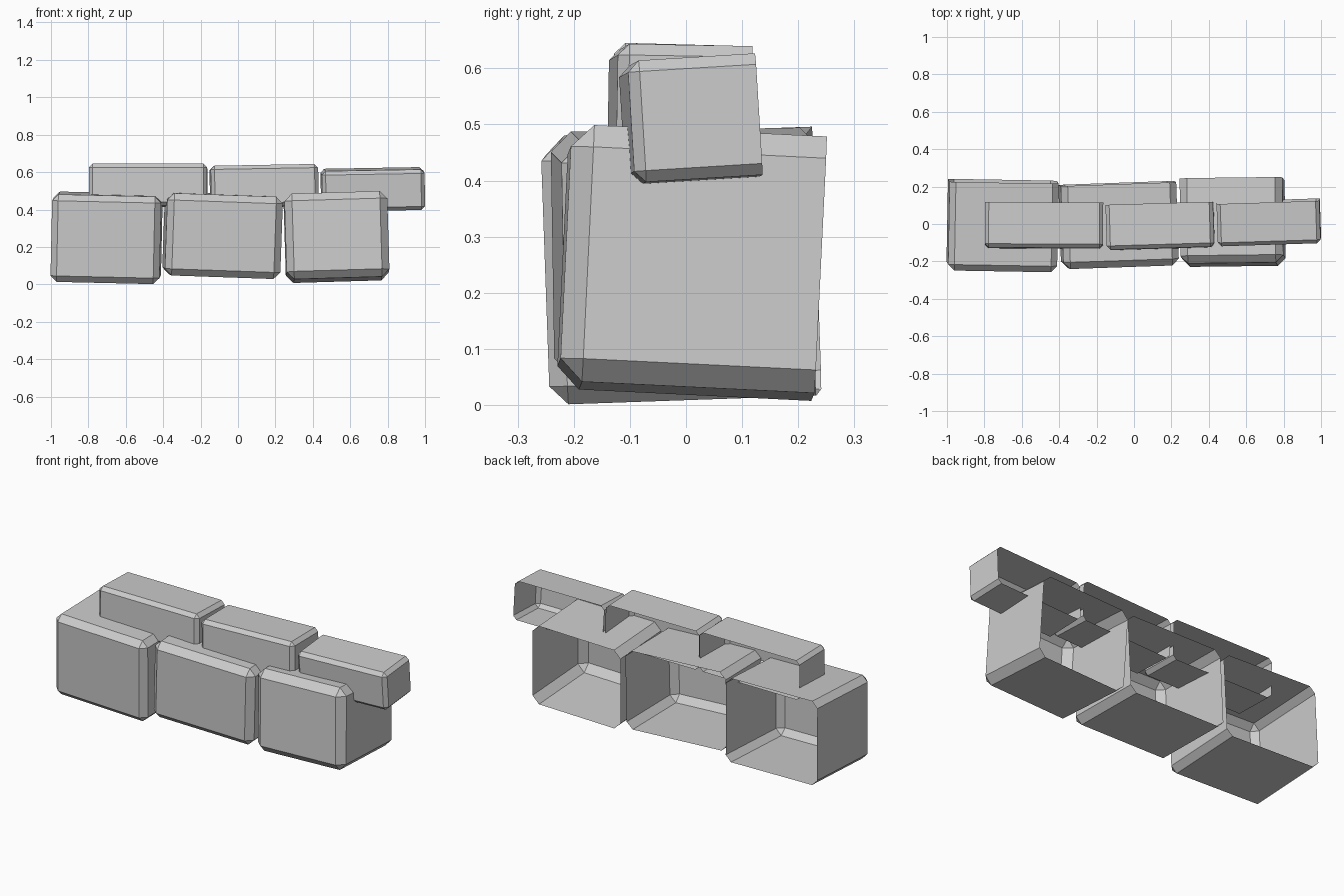
import bpy, bmesh
from math import radians
from mathutils import Euler, Vector

if "Cube" in bpy.data.objects:
    bpy.data.objects.remove(bpy.data.objects["Cube"], do_unlink=True)

# Single stone colour
stone = bpy.data.materials.new("stone_grey")
stone.use_nodes = True
colour = (0.6, 0.6, 0.6, 1)
stone.diffuse_color = colour
stone.node_tree.nodes["Principled BSDF"].inputs["Base Color"].default_value = colour


def block(name, centre, size, tilt, bevel):
    """Chamfered block shell, open at the back, tilted in degrees."""
    bm = bmesh.new()
    bmesh.ops.create_cube(bm, size=1)
    bmesh.ops.scale(bm, vec=Vector(size), verts=bm.verts)
    back = [f for f in bm.faces if f.normal.y > 0.9]
    bmesh.ops.delete(bm, geom=back, context='FACES')
    edges = [e for e in bm.edges if not e.is_boundary]
    bmesh.ops.bevel(bm, geom=edges, offset=bevel, segments=1,
                    affect='EDGES', profile=0.5)
    mesh = bpy.data.meshes.new(name)
    bm.to_mesh(mesh)
    bm.free()
    mesh.materials.append(stone)
    obj = bpy.data.objects.new(name, mesh)
    obj.location = centre
    obj.rotation_euler = Euler([radians(a) for a in tilt])
    bpy.context.collection.objects.link(obj)


# Lower row of large blocks
block("large_block_right", (-0.703, -0.009, 0.248), (0.583, 0.475, 0.468), (2, 1.3, -1), 0.033)
block("large_block_middle", (-0.082, -0.006, 0.261), (0.618, 0.445, 0.44), (1, 2, 2), 0.036)
block("large_block_left", (0.527, 0.01, 0.254), (0.55, 0.455, 0.458), (-2.8, -1.7, 0.7), 0.04)

# Upper row of small blocks
block("small_block_right", (-0.481, -0.008, 0.53), (0.632, 0.243, 0.225), (-1.5, 0, -0.3), 0.02)
block("small_block_middle", (0.14, -0.011, 0.526), (0.575, 0.24, 0.222), (-1, -1, 1.7), 0.02)
block("small_block_left", (0.721, 0.008, 0.507), (0.55, 0.228, 0.217), (3.5, -1, 1.8), 0.02)
